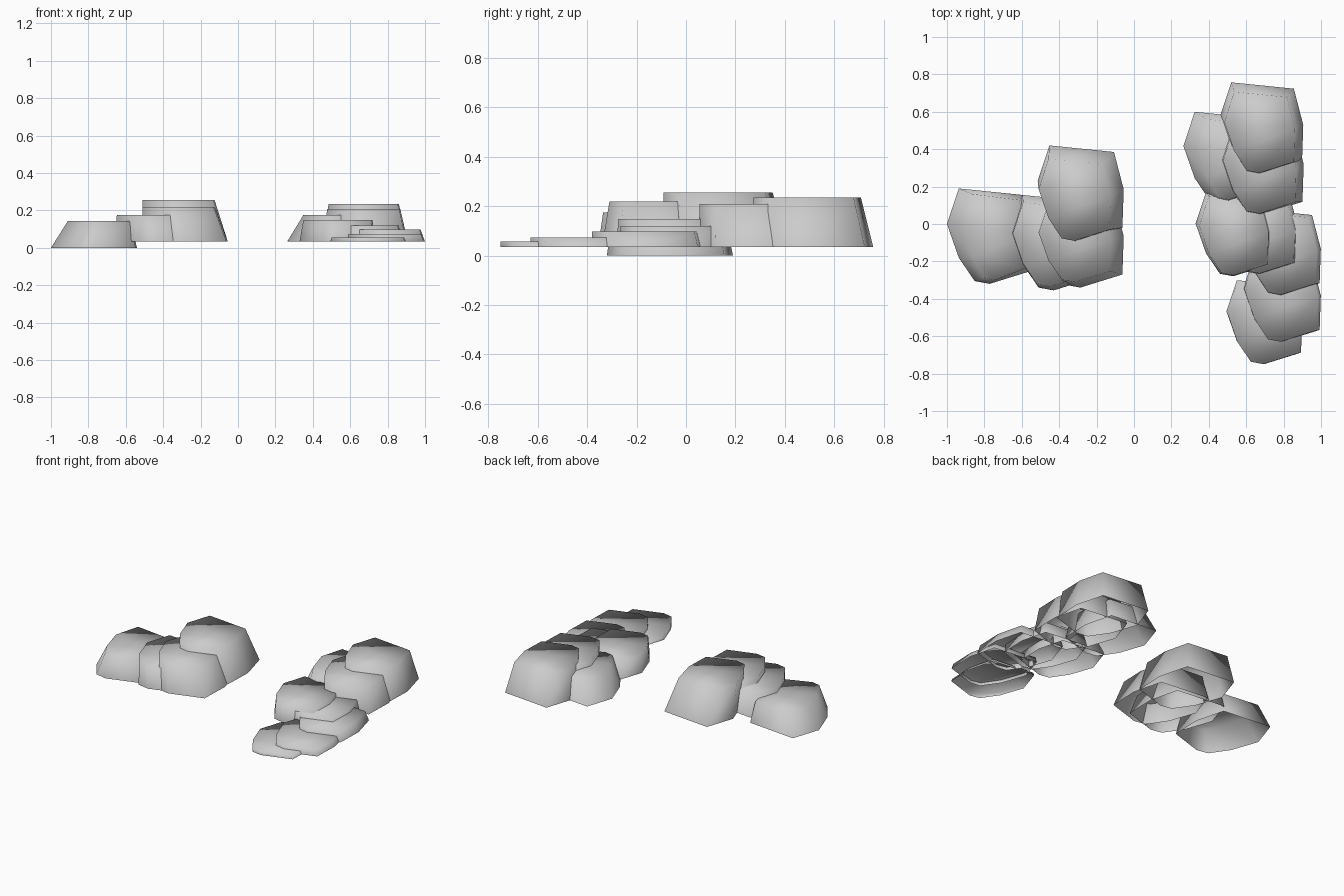
import bpy, bmesh

if "Cube" in bpy.data.objects:
    bpy.data.objects.remove(bpy.data.objects["Cube"])

# shared stone outline, unit size, around its own centre
OUTLINE = [(-.165, .255), (.18, .22), (.232, .02), (.225, -.185),
           (0, -.255), (-.08, -.24), (-.165, -.115), (-.228, .065)]


def stone(name, cx, cy, size, z0, z1, left, right, front, back):
    """Open-bottomed tapered stone; last four values are top-edge insets."""
    bm = bmesh.new()
    base = [(cx + x * size, cy + y * size) for x, y in OUTLINE]
    xs, ys = [p[0] for p in base], [p[1] for p in base]

    def remap(v, a, b, lo, hi):
        t = (v - a) / (b - a)
        return (a + lo) * (1 - t) + (b - hi) * t

    low = [bm.verts.new((x, y, z0)) for x, y in base]
    top = [bm.verts.new((remap(x, min(xs), max(xs), left, right),
                         remap(y, min(ys), max(ys), front, back), z1))
           for x, y in base]
    n = len(base)
    for i in range(n):
        j = (i + 1) % n
        bm.faces.new((low[j], low[i], top[i], top[j]))
    bm.faces.new(top[::-1])
    bmesh.ops.triangulate(bm, faces=[f for f in bm.faces if len(f.verts) > 4])
    for f in bm.faces:
        f.smooth = True
    mesh = bpy.data.meshes.new(name)
    bm.to_mesh(mesh)
    bm.free()
    bpy.context.collection.objects.link(bpy.data.objects.new(name, mesh))


STONES = [
    # left cluster
    ("left_outer_stone", -.772, -.065, 1, 0, .143, .09, .035, .02, .03),
    ("left_middle_stone", -.43, -.10, 1, .035, .175, .01, .05, .02, .04),
    ("left_front_stone", -.287, -.085, 1, .035, .218, .005, .07, .03, .06),
    ("left_tall_stone", -.287, .165, 1, .035, .255, .005, .07, .0, .07),
    # right cluster, back to front
    ("right_back_stone", .68, .51, .97, .035, .235, .025, .045, .01, .05),
    ("right_second_stone", .68, .30, .98, .035, .208, .02, .04, .005, .045),
    ("right_outer_stone", .483, .355, .96, .035, .175, .085, .03, .02, .04),
    ("right_third_stone", .53, -.055, .88, .035, .148, .02, .015, .005, .02),
    ("right_fourth_stone", .675, -.045, .88, .035, .12, .01, .02, .005, .02),
    ("right_fifth_stone", .79, -.15, .9, .035, .097, .01, .022, .0, .015),
    ("right_low_stone", .79, -.40, .9, .035, .073, .005, .015, .0, .01),
    ("right_front_stone", .695, -.525, .88, .035, .056, .005, .01, .0, .01),
]
for s in STONES:
    stone(*s)
